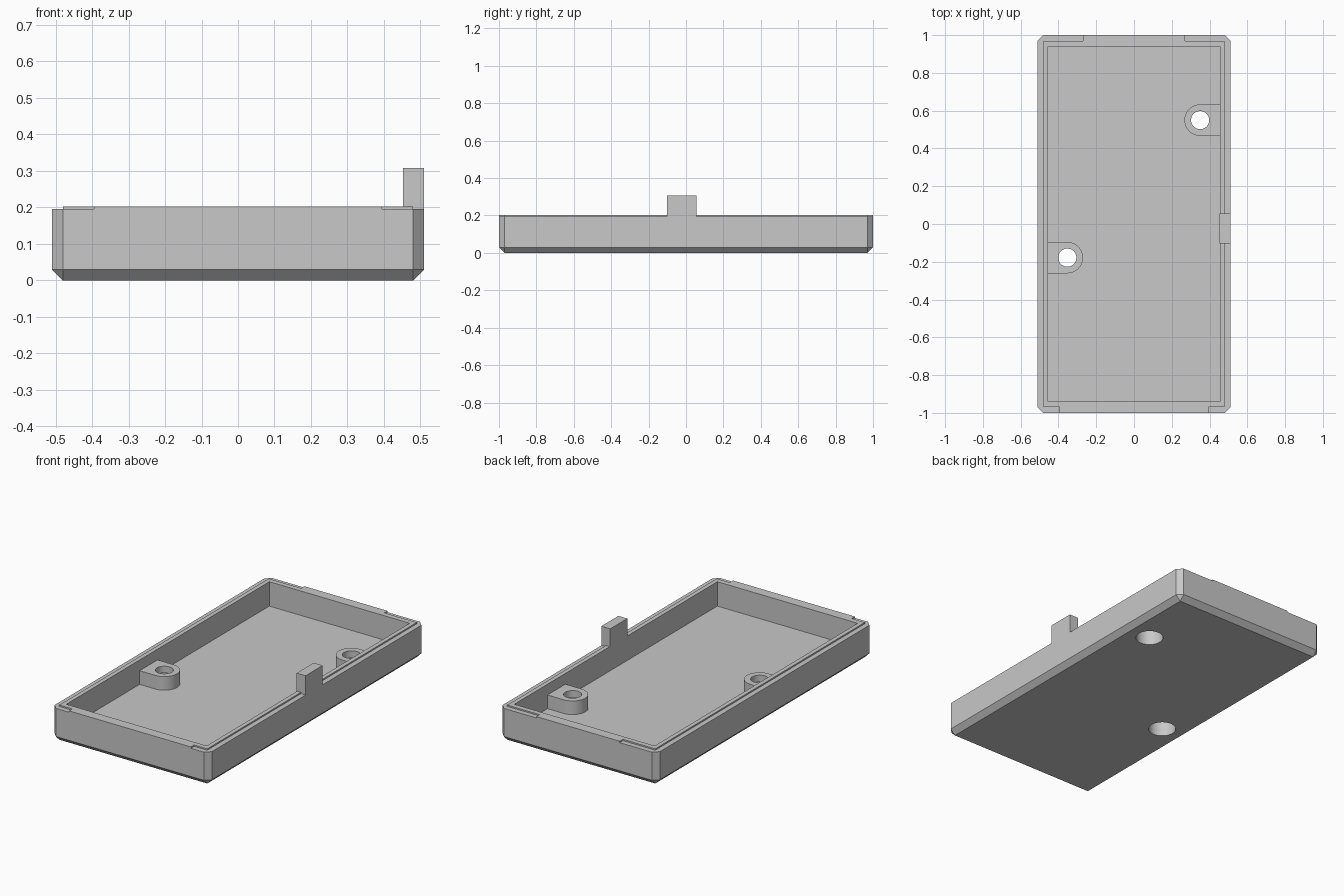
import bpy, bmesh, math
from mathutils import Matrix, Vector

cube = bpy.data.objects.get("Cube")
if cube:
    bpy.data.objects.remove(cube)

GREY = (0.58, 0.58, 0.58, 1)
mat = bpy.data.materials.new("plain grey")
mat.use_nodes = True
mat.diffuse_color = GREY
mat.node_tree.nodes["Principled BSDF"].inputs["Base Color"].default_value = GREY

HX, HY, TOP = 0.51, 1.0, 0.203      # outer half sizes and rim height
IX, IY, FLOOR = 0.455, 0.94, 0.06   # cavity half sizes and floor height
RIM = 0.195                         # lowered outer rim
CHAMFER = 0.03


def make_object(name, bm):
    bmesh.ops.recalc_face_normals(bm, faces=bm.faces)
    mesh = bpy.data.meshes.new(name)
    bm.to_mesh(mesh)
    bm.free()
    mesh.materials.append(mat)
    obj = bpy.data.objects.new(name, mesh)
    bpy.context.collection.objects.link(obj)
    return obj


def box_mesh(lo, hi):
    lo, hi = Vector(lo), Vector(hi)
    bm = bmesh.new()
    bmesh.ops.create_cube(bm, size=1, matrix=Matrix.Translation((lo + hi) / 2)
                          @ Matrix.Diagonal((*(hi - lo), 1)))
    return bm


def box(name, lo, hi):
    return make_object(name, box_mesh(lo, hi))


def cylinder(name, x, y, radius, z0, z1):
    bm = bmesh.new()
    bmesh.ops.create_cone(bm, cap_ends=True, segments=48, radius1=radius, radius2=radius,
                          depth=z1 - z0, matrix=Matrix.Translation((x, y, (z0 + z1) / 2)))
    return make_object(name, bm)


def activate(obj):
    bpy.ops.object.select_all(action='DESELECT')
    obj.select_set(True)
    bpy.context.view_layer.objects.active = obj


def cut(targets, cutter):
    for obj in targets:
        activate(obj)
        mod = obj.modifiers.new("cut", 'BOOLEAN')
        mod.operation, mod.solver, mod.object = 'DIFFERENCE', 'EXACT', cutter
        bpy.ops.object.modifier_apply(modifier=mod.name)
    bpy.data.objects.remove(cutter)


# Tray shell, chamfered on every edge except the open top
bm = box_mesh((-HX, -HY, 0), (HX, HY, TOP))
edges = [e for e in bm.edges if min(v.co.z for v in e.verts) < 0.01]
bmesh.ops.bevel(bm, geom=edges, offset=CHAMFER, segments=1, affect='EDGES')
tray = make_object("tray", bm)
cut([tray], box("cavity", (-IX, -IY, FLOOR), (IX, IY, 0.4)))

# Rim rebate: leaves a raised inner lip and a full-height tongue at each end
for side in (-1, 1):
    def span(a, b):
        return sorted((side * a, side * b))
    x0, x1 = span(HX - CHAMFER, 0.6)
    cut([tray], box("side_rebate", (x0, -1.1, RIM), (x1, 1.1, 0.3)))
    for end, tongue in ((-1, 0.395), (1, 0.27)):
        x0, x1 = span(tongue, 0.6)
        y0, y1 = sorted((end * (HY - CHAMFER), end * 1.1))
        cut([tray], box("corner_rebate", (x0, y0, RIM), (x1, y1, 0.3)))


# Screw bosses: rounded blocks growing out of the long walls
def boss(name, x, y, radius=0.083, height=0.14, steps=24):
    side = math.copysign(1, x)
    points = [(side * IX, y - radius)]
    for i in range(steps + 1):
        a = math.pi * i / steps
        points.append((x - side * radius * math.sin(a), y - radius * math.cos(a)))
    points.append((side * IX, y + radius))
    bm = bmesh.new()
    face = bm.faces.new([bm.verts.new((px, py, FLOOR)) for px, py in points])
    ext = bmesh.ops.extrude_face_region(bm, geom=[face], use_keep_orig=True)
    top = [v for v in ext["geom"] if isinstance(v, bmesh.types.BMVert)]
    bmesh.ops.translate(bm, verts=top, vec=(0, 0, height - FLOOR))
    obj = make_object(name, bm)
    # Through hole, with a wider screw-head pocket from below
    cut([tray, obj], cylinder("screw_hole", x, y, 0.048, -0.1, 0.3))
    cut([tray, obj], cylinder("head_pocket", x, y, 0.075, -0.1, 0.1))
    return obj


bosses = [boss("left_screw_boss", 0.35, 0.55), boss("right_screw_boss", -0.353, -0.178)]

# Upright latch on the left wall
latch = box("latch_tab", (0.452, -0.102, RIM), (HX, 0.056, 0.308))

for obj in [tray, *bosses]:
    activate(obj)
    bpy.ops.object.shade_smooth_by_angle(angle=math.radians(25))
